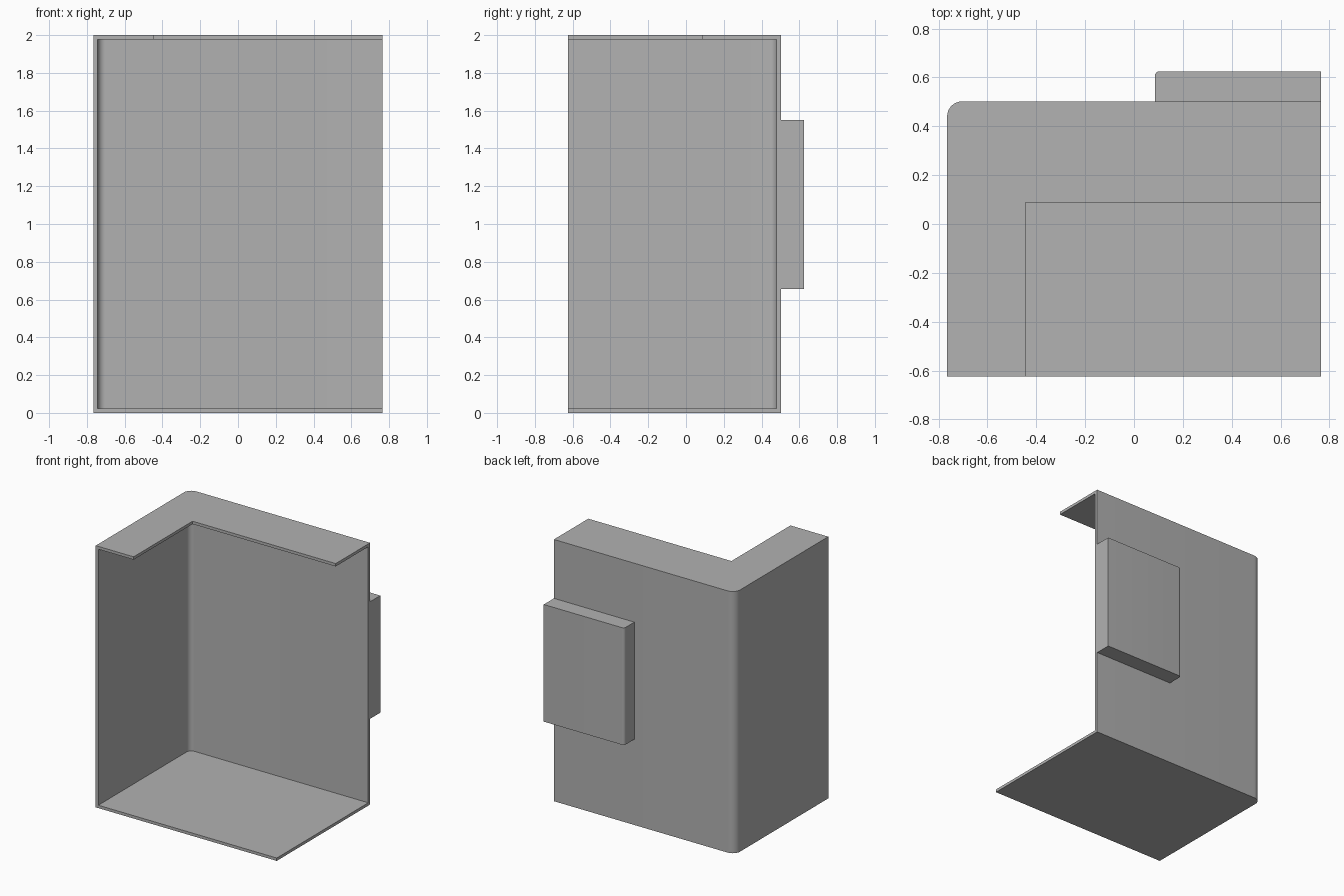
import bpy
import bmesh
import math

cube = bpy.data.objects.get("Cube")
if cube:
    bpy.data.objects.remove(cube, do_unlink=True)

GREY = (0.445, 0.445, 0.445, 1.0)
grey = bpy.data.materials.new("plain grey")
grey.use_nodes = True
grey.diffuse_color = GREY
grey.node_tree.nodes["Principled BSDF"].inputs["Base Color"].default_value = GREY

RIGHT, LEFT = -0.765, 0.765
FRONT, BACK, POD_BACK = -0.625, 0.502, 0.625
HEIGHT, WALL = 2.0, 0.022
OVER = 0.2  # how far cutters reach past the open sides


def block(name, x, y, z, radius=0.0, steps=8):
    """Upright prism whose back corner on the -x side is rounded."""
    points = [(x[0], y[0]), (x[1], y[0]), (x[1], y[1])]
    if radius:
        for i in range(steps + 1):
            a = math.pi / 2 * (1 + i / steps)
            points.append((x[0] + radius * (1 + math.cos(a)),
                           y[1] - radius * (1 - math.sin(a))))
    else:
        points.append((x[0], y[1]))
    bm = bmesh.new()
    base = bm.faces.new([bm.verts.new((px, py, z[0])) for px, py in points])
    top = bmesh.ops.extrude_face_region(bm, geom=[base])["geom"]
    bmesh.ops.translate(bm, vec=(0, 0, z[1] - z[0]),
                        verts=[v for v in top if isinstance(v, bmesh.types.BMVert)])
    bmesh.ops.recalc_face_normals(bm, faces=bm.faces)
    mesh = bpy.data.meshes.new(name)
    bm.to_mesh(mesh)
    bm.free()
    mesh.materials.append(grey)
    obj = bpy.data.objects.new(name, mesh)
    bpy.context.collection.objects.link(obj)
    return obj


def activate(obj):
    bpy.ops.object.select_all(action='DESELECT')
    obj.select_set(True)
    bpy.context.view_layer.objects.active = obj


def carve(obj, cutter):
    cutter.hide_render = True
    mod = obj.modifiers.new("carve", 'BOOLEAN')
    mod.operation = 'DIFFERENCE'
    mod.solver = 'EXACT'
    mod.object = cutter
    activate(obj)
    bpy.ops.object.modifier_apply(modifier=mod.name)
    bpy.data.objects.remove(cutter, do_unlink=True)


# Thin shell, open at the front and on the +x side
shell = block("shell", (RIGHT, LEFT), (FRONT, BACK), (0, HEIGHT), radius=0.062)
carve(shell, block("cavity_cutter", (RIGHT + WALL, LEFT + OVER),
                   (FRONT - OVER, BACK - WALL), (WALL, HEIGHT - WALL), radius=0.04))

# Opening that leaves an L-shaped rim on top
carve(shell, block("top_opening_cutter", (-0.445, LEFT + OVER),
                   (FRONT - OVER, 0.087), (HEIGHT - 0.1, HEIGHT + OVER)))

# Raised block on the back wall
pod = block("back_block", (0.085, LEFT), (BACK, POD_BACK), (0.655, 1.55), radius=0.02)

for obj in (shell, pod):
    activate(obj)
    bpy.ops.object.shade_smooth_by_angle(angle=math.radians(30))
